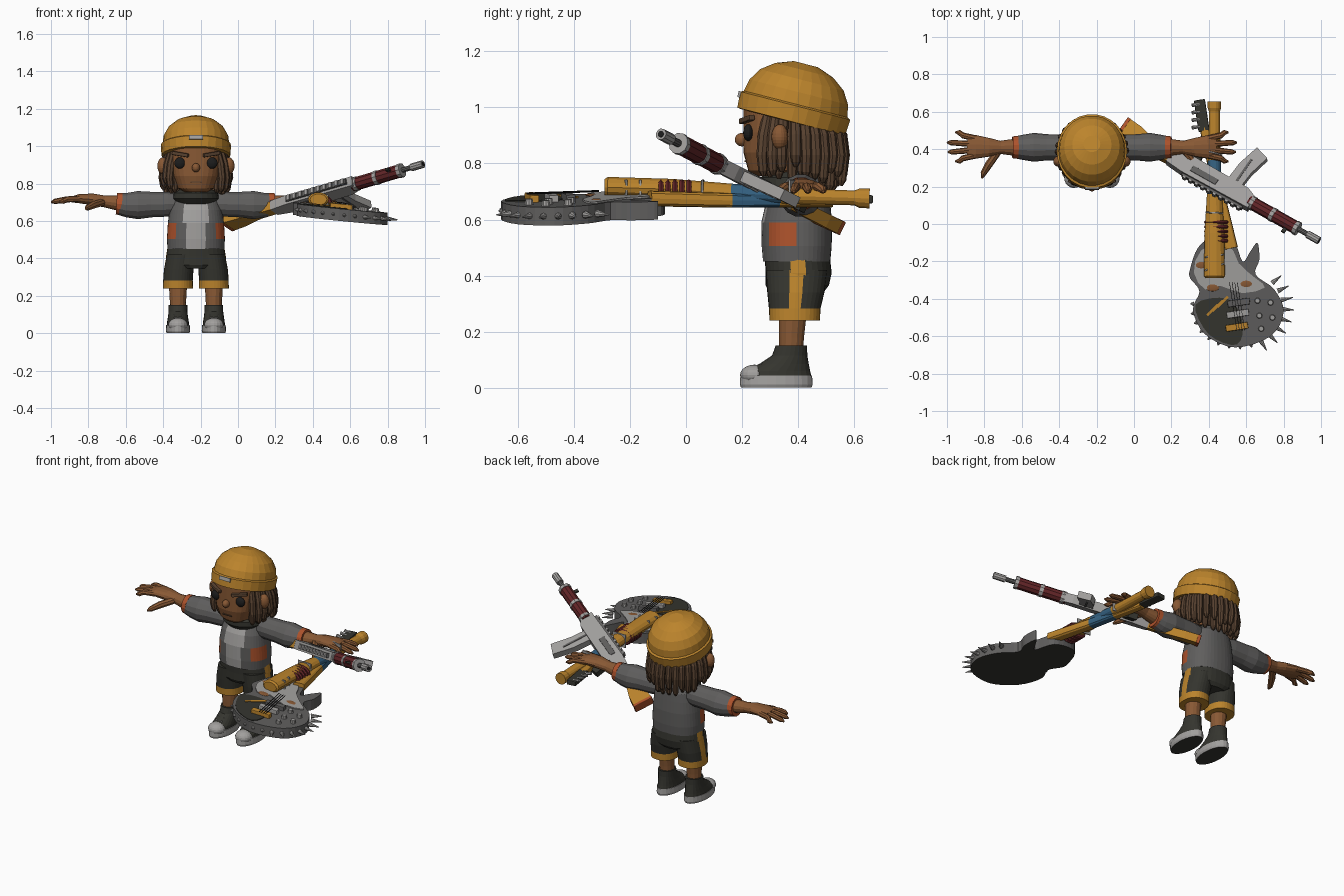
import bpy, bmesh, math, random
from math import sin, cos, pi, radians
from mathutils import Vector, Matrix

cube = bpy.data.objects.get("Cube")
if cube:
    bpy.data.objects.remove(cube, do_unlink=True)
random.seed(4)
X, Y, Z = Vector((1, 0, 0)), Vector((0, 1, 0)), Vector((0, 0, 1))
ID = Matrix.Identity(4)
made = []


def colour(name, r, g, b):
    m = bpy.data.materials.new(name)
    m.use_nodes = True
    m.diffuse_color = (r, g, b, 1)
    m.node_tree.nodes["Principled BSDF"].inputs["Base Color"].default_value = (r, g, b, 1)
    return m


yellow = colour("mustard yellow", .5, .23, .025)
orange = colour("burnt orange", .42, .085, .025)
skin = colour("brown skin", .25, .1, .035)
hair = colour("dark brown hair", .1, .055, .03)
grey = colour("jacket grey", .115, .112, .11)
dark = colour("charcoal", .035, .035, .028)
light = colour("light grey", .36, .35, .34)
maroon = colour("maroon", .12, .018, .02)
blue = colour("tape blue", .035, .12, .22)
black = colour("black", .012, .012, .012)


def make(name, bm, mat, matrix=ID):
    bmesh.ops.recalc_face_normals(bm, faces=bm.faces)
    bm.transform(matrix)
    me = bpy.data.meshes.new(name)
    bm.to_mesh(me)
    bm.free()
    me.materials.append(mat)
    ob = bpy.data.objects.new(name, me)
    bpy.context.collection.objects.link(ob)
    made.append(ob)
    return ob


def paint(ob, mat, rule):
    ob.data.materials.append(mat)
    for f in ob.data.polygons:
        if rule(f.center, f.normal):
            f.material_index = len(ob.data.materials) - 1


def loft(name, rings, mat, sides=14, axis=None, p=1.0, matrix=ID):
    """Skin over rings given as x, y, z, radius, optional second radius."""
    bm = bmesh.new()
    pts = [Vector(r[:3]) for r in rings]
    whole = axis or (pts[-1] - pts[0]).normalized()
    ref = Y if abs(whole.x) > .7 else X
    loops = []
    for i, r in enumerate(rings):
        t = pts[min(i + 1, len(pts) - 1)] - pts[max(i - 1, 0)]
        t = whole if axis or t.length < .001 else t.normalized()
        u = (ref - t * ref.dot(t)).normalized()
        v = t.cross(u)
        loop = []
        for k in range(sides):
            a = 2 * pi * k / sides
            ca, sa = (math.copysign(abs(q) ** p, q) for q in (cos(a), sin(a)))
            loop.append(bm.verts.new(pts[i] + u * r[3] * ca + v * r[-1] * sa))
        loops.append(loop)
    for a, b in zip(loops, loops[1:]):
        for k in range(sides):
            bm.faces.new((a[k - 1], a[k], b[k], b[k - 1]))
    bm.faces.new(loops[0])
    bm.faces.new(loops[-1])
    return make(name, bm, mat, matrix)


def box(name, loc, size, mat, turn=ID, bevel=0, matrix=ID):
    bm = bmesh.new()
    bmesh.ops.create_cube(bm, size=1, matrix=Matrix.Diagonal((*size, 1)))
    if bevel:
        bmesh.ops.bevel(bm, geom=bm.edges[:], offset=bevel, segments=2, affect='EDGES', profile=.5)
    return make(name, bm, mat, matrix @ Matrix.Translation(loc) @ turn)


def ball(name, loc, size, mat, matrix=ID):
    bm = bmesh.new()
    bmesh.ops.create_uvsphere(bm, u_segments=18, v_segments=12, radius=1)
    return make(name, bm, mat, matrix @ Matrix.Translation(loc) @ Matrix.Diagonal((*size, 1)))


def smooth_outline(pts, steps=4):
    out, n = [], len(pts)
    for i in range(n):
        a, b, c, d = (Vector(pts[(i + k - 1) % n]) for k in range(4))
        for j in range(steps):
            t = j / steps
            out.append((b * 2 + (c - a) * t + (a * 2 - b * 5 + c * 4 - d) * t * t
                        + (b * 3 - a - c * 3 + d) * t ** 3) / 2)
    return out


def prism(name, outline, low, high, mat, matrix=ID):
    bm = bmesh.new()
    face = bm.faces.new([bm.verts.new((q[0], q[1], low)) for q in outline])
    ext = bmesh.ops.extrude_face_region(bm, geom=[face])
    bmesh.ops.translate(bm, vec=(0, 0, high - low),
                        verts=[g for g in ext["geom"] if isinstance(g, bmesh.types.BMVert)])
    return make(name, bm, mat, matrix)


C = -.225  # body centre line

# Jacket, shirt front and pockets
torso = loft("jacket", [(C, .395, .45, .152, .12), (C, .395, .505, .155, .125), (C, .395, .59, .15, .126),
                        (C, .4, .66, .14, .115), (C, .41, .71, .125, .1), (C, .41, .75, .08, .075)],
             grey, 44, Z, .85)
paint(torso, light, lambda c, n: n.y < -.4 and abs(c.x - C) < .062 and c.z < .7)
paint(torso, orange, lambda c, n: .505 < c.z < .59 and c.y < .39 and abs(c.x - C) > .105)
loft("neck", [(C, .38, .7, .065), (C, .37, .8, .06)], skin)
loft("collar", [(C, .385, .69, .1, .09), (C, .38, .72, .125, .115), (C, .375, .75, .118, .11),
                (C, .375, .77, .085, .08)], dark, 24, Z)

for s, side in ((-1, "right"), (1, "left")):
    # Sleeve, cuff and open hand
    loft(side + "_sleeve", [(C + s * .08, .41, .69, .06), (C + s * .15, .41, .69, .068),
                            (C + s * .24, .41, .688, .07), (C + s * .31, .41, .685, .077),
                            (C + s * .37, .41, .685, .067), (C + s * .405, .41, .69, .06)], grey)
    loft(side + "_cuff", [(C + s * .395, .41, .69, .062), (C + s * .425, .41, .692, .058)], orange)
    loft(side + "_palm", [(C + s * .41, .41, .695, .046, .042), (C + s * .49, .41, .705, .035, .032),
                          (C + s * .55, .41, .715, .05, .032), (C + s * .62, .412, .72, .063, .026),
                          (C + s * .665, .414, .715, .055, .016)], skin)
    for k, (dx, y) in enumerate(((.73, .49), (.775, .435), (.77, .385), (.73, .335))):
        root = .457 - k * .03
        loft(f"{side}_finger_{k}", [(C + s * .62, root, .718, .017), (C + s * .69, (root + y) / 2, .716, .016),
                                    (C + s * (dx - .02), y, .705, .014), (C + s * dx, y, .7, .005)], skin, 8)
    loft(side + "_thumb", [(C + s * .5, .39, .7, .02), (C + s * .55, .32, .685, .021),
                           (C + s * .58, .27, .67, .016), (C + s * .588, .245, .665, .006)], skin, 8)

    # Shorts leg, calf and shoe
    x = C + s * .096
    leg = loft(side + "_shorts_leg", [(x, .388, .24, .08, .09), (x, .388, .282, .079, .092),
                                      (x - s * .004, .392, .34, .079, .102), (x - s * .015, .395, .42, .075, .11)],
               dark, 32, Z, .9)
    paint(leg, yellow, lambda c, n: c.z < .282 or (s * (c.x - C) > .13 and abs(c.y - .389) < .02))
    loft(side + "_calf", [(x, .375, .13, .042, .044), (x, .376, .18, .044, .046), (x, .38, .25, .048, .05)], skin)
    loft(side + "_shoe", [(x, .325, .035, .06, .124), (x, .328, .06, .058, .115), (x, .35, .085, .054, .088),
                          (x, .37, .115, .05, .063), (x, .376, .15, .05, .056)], dark, 24, Z)
    sole = loft(side + "_sole", [(x, .322, 0, .06, .126), (x, .322, .012, .065, .13), (x, .322, .043, .063, .128)],
                light, 24, Z)
    paint(sole, dark, lambda c, n: n.z < -.8)
    ball(side + "_toe_cap", (x, .245, .045), (.052, .052, .037), light)
    for k in range(3):
        box(f"{side}_lace_{k}", (x, .268 + k * .025, .083 + k * .013), (.045, .009, .008), light)

    # Eyes, brows, ears
    ball(side + "_eye", (C + s * .086, .222, .91), (.03, .018, .03), black)
    box(side + "_brow", (C + s * .083, .217, .957), (.095, .024, .02), hair,
        Matrix.Rotation(s * .42, 4, 'Z') @ Matrix.Rotation(-s * .15, 4, 'Y'), .005)
    ball(side + "_ear", (C + s * .175, .335, .895), (.032, .03, .045), skin)

# Shorts seat
hips = loft("shorts_seat", [(C, .395, .345, .1, .1), (C, .397, .365, .158, .113), (C, .402, .41, .16, .118),
                            (C, .397, .47, .15, .116)], dark, 32, Z, .9)
paint(hips, yellow, lambda c, n: abs(c.x - C) > .12 and abs(c.y - .4) < .02)

# Head and face
loft("head", [(C, .31, .755, .06, .07), (C, .33, .775, .097, .108), (C, .345, .84, .125, .14),
              (C, .36, .91, .14, .155), (C, .365, 1, .14, .16)], skin, 28, Z, .8)
ball("nose", (C, .2, .885), (.022, .026, .024), skin)
box("mouth", (C, .214, .808), (.06, .012, .006), hair)

# Hair: full back plus hanging locks
ball("hair_back", (C, .42, .9), (.155, .125, .13), hair)
for layer, count in ((0, 21), (1, 16)):
    for k in range(count):
        a = radians(-38 + 256 * k / (count - 1)) + random.uniform(-.04, .04)
        r = .158 - layer * .03
        back = max(0, sin(a))
        end = .775 - .04 * back - layer * .02 + random.uniform(-.025, .025)
        ring = lambda g, z, w: (C + r * g * cos(a), .385 + r * g * sin(a), z, w)
        loft(f"hair_lock_{layer}_{k}", [ring(.9, .99 - .06 * back, .019), ring(1.08, .9, .021), ring(1.14, .83, .02),
                                        ring(1.1, end + .02, .017), ring(1.08, end, .007)], hair, 8)

# Knitted cap with folded brim, tilted back
tilt = Vector((0, .249, .969))
base = Vector((C, .375, .948))
cap = [(0, .17, .185), (.002, .184, .2), (.06, .188, .204), (.066, .178, .192), (.11, .173, .183),
       (.155, .148, .155), (.19, .105, .108), (.213, .045, .045)]
loft("knitted_cap", [(*(base + tilt * h), a, b) for h, a, b in cap], yellow, 26)
box("cap_badge", (C, .19, 1.047), (.075, .009, .022), light, Matrix.Rotation(-.25, 4, 'X'))

# Guitar body, sloping slightly to the left
slope = Matrix(((1, 0, 0, 0), (0, 1, 0, 0), (-.1, .02, 1, .063), (0, 0, 0, 1)))
TOP = .67
outline = smooth_outline([(.3, -.24), (.34, -.13), (.41, -.08), (.53, -.09), (.58, -.2), (.62, -.15), (.66, -.1),
                          (.67, -.19), (.65, -.27), (.75, -.35), (.8, -.47), (.73, -.6), (.54, -.66),
                          (.38, -.59), (.315, -.46), (.35, -.36), (.3, -.29)])
body = prism("guitar_body", outline, .605, TOP, grey, slope)
paint(body, dark, lambda c, n: n.z < -.8)
prism("guitar_dark_panel", smooth_outline([(.33, -.43), (.5, -.4), (.58, -.52), (.55, -.645), (.4, -.59)]),
      TOP, TOP + .004, dark, slope)
prism("guitar_worn_panel", smooth_outline([(.32, -.26), (.36, -.14), (.5, -.1), (.56, -.21), (.65, -.29), (.7, -.34),
                                           (.58, -.37), (.46, -.33), (.38, -.35)], 2), TOP, TOP + .006, light, slope)
for k, (x, y) in enumerate(((.36, -.22), (.6, -.32), (.42, -.34))):
    ball(f"rust_patch_{k}", (x, y, TOP + .004), (.035, .02, .004), skin, slope)
for k in range(3):
    box(f"hazard_stripe_{k}", (.42 + k * .027, -.46 + k * .022, TOP + .005), (.014, .08, .006), yellow,
        Matrix.Rotation(-.8, 4, 'Z'), matrix=slope)
lean = Matrix.Rotation(.15, 4, 'Z')
for k, (y, mat) in enumerate(((-.42, grey), (-.48, light), (-.55, yellow))):
    box(f"pickup_{k}", (.56 - k * .005, y, TOP + .01), (.12, .035, .03), mat, lean, .004, slope)
for k in range(4):
    box(f"string_{k}", (.53 + k * .014, -.44, TOP + .028), (.003, .26, .003), black, lean, matrix=slope)
for k, (x, y) in enumerate(((.66, -.41), (.73, -.42), (.67, -.49), (.74, -.5), (.68, -.56))):
    loft(f"knob_{k}", [(x, y, TOP, .016), (x, y, TOP + .02, .013)], light, 10, matrix=slope)

# Rim spikes and studs
for k in range(17):
    a = radians(-185 + k * 14)
    out = Vector((cos(a), sin(a), 0))
    start = Vector((.555, -.445, .638)) + Vector((.235 * cos(a), .205 * sin(a), 0))
    size = .065 if k > 8 else .02
    loft(f"rim_spike_{k}", [(*start, .014), (*(start + out * size), .002)], light, 8, matrix=slope)

# Guitar neck and headstock
neck = loft("guitar_neck", [(.52, -.13, .675, .036, .028), (.455, .16, .668, .03, .026), (.418, .33, .667, .028, .024),
                            (.375, .52, .665, .026, .022)], yellow, 12, p=.6)
paint(neck, blue, lambda c, n: .16 < c.y < .34)
box("headstock", (.362, .58, .672), (.06, .17, .03), dark, lean, .006)
for k in range(4):
    loft(f"tuning_peg_{k}", [(.35, .52 + k * .04, .68, .008), (.31, .515 + k * .04, .69, .01)], light, 8)

# Club lashed along the neck
club = loft("club", [(.43, -.29, .715, .045, .03), (.43, -.28, .715, .056, .038), (.43, -.05, .708, .053, .038),
                     (.43, .16, .695, .04, .034), (.43, .34, .685, .034, .03), (.43, .6, .677, .029, .027),
                     (.43, .62, .676, .036, .036), (.43, .655, .675, .036, .036)], yellow, 14)
paint(club, blue, lambda c, n: .17 < c.y < .34)
for k in range(5):
    y = -.09 + k * .025
    loft(f"cord_{k}", [(.44, y - .009, .695, .06, .044), (.44, y, .695, .066, .05),
                       (.44, y + .009, .695, .06, .044)], maroon)
for k, y in enumerate((-.23, -.17, .06, .38)):
    box(f"wire_{k}", (.43, y, .7), (.112 - k * .008, .008, .084), light, Matrix.Rotation(.35 - k * .2, 4, 'Z'), .003)

# Rifle: local x runs along the barrel, local z is its top
d = Vector((.844, -.474, .249)).normalized()
up = Vector((-.534, -.766, .356))
up = (up - d * up.dot(d)).normalized()
side = up.cross(d)
R = Matrix((d, side, up)).transposed().to_4x4()
R.translation = (-.06, .5, .595)
flat = R @ Matrix.Rotation(pi / 2, 4, 'X')


def rod(name, a, b, r, mat, sides=10):
    loft(name, [(a, 0, 0, r), (b, 0, 0, r)], mat, sides, matrix=R)


prism("rifle_stock", [(0, .045), (0, -.07), (.08, -.062), (.2, -.03), (.32, -.03), (.32, .035)],
      -.024, .024, yellow, flat)
box("rifle_butt_pad", (-.003, 0, -.012), (.02, .052, .12), orange, bevel=.004, matrix=R)
prism("rifle_receiver", [(.3, .04), (.3, -.035), (.4, -.06), (.76, -.055), (.82, -.03), (.82, .045), (.4, .05)],
      -.027, .027, light, flat)
box("rifle_side_plate", (.52, 0, .005), (.16, .06, .035), grey, bevel=.003, matrix=R)
box("rifle_rail", (.6, 0, .055), (.38, .028, .014), grey, matrix=R)
for k in range(10):
    box(f"rail_tooth_{k}", (.43 + k * .038, 0, .066), (.018, .03, .01), light, matrix=R)
rod("rifle_handguard", .8, 1.1, .036, maroon)
for k, x in enumerate((.81, .94, 1.09)):
    rod(f"handguard_band_{k}", x, x + .022, .039, light)
rod("rifle_barrel", 1.09, 1.22, .014, grey)
rod("rifle_muzzle", 1.17, 1.243, .021, light)
rod("muzzle_bore", 1.242, 1.245, .012, black)
prism("rifle_magazine", [(.635, -.04), (.72, -.04), (.725, -.14), (.75, -.26), (.67, -.285), (.64, -.16)],
      -.02, .02, light, flat)
box("magazine_stripe", (.683, 0, -.13), (.012, .046, .16), grey, matrix=R)
prism("rifle_grip", [(.4, -.04), (.46, -.04), (.43, -.15), (.375, -.14)], -.018, .018, dark, flat)
box("rifle_front_sight", (1.05, 0, .045), (.02, .012, .03), dark, matrix=R)

# Smooth shading with crisp edges
for ob in bpy.context.view_layer.objects:
    ob.select_set(ob in made)
bpy.context.view_layer.objects.active = made[0]
bpy.ops.object.shade_smooth_by_angle(angle=radians(38))
